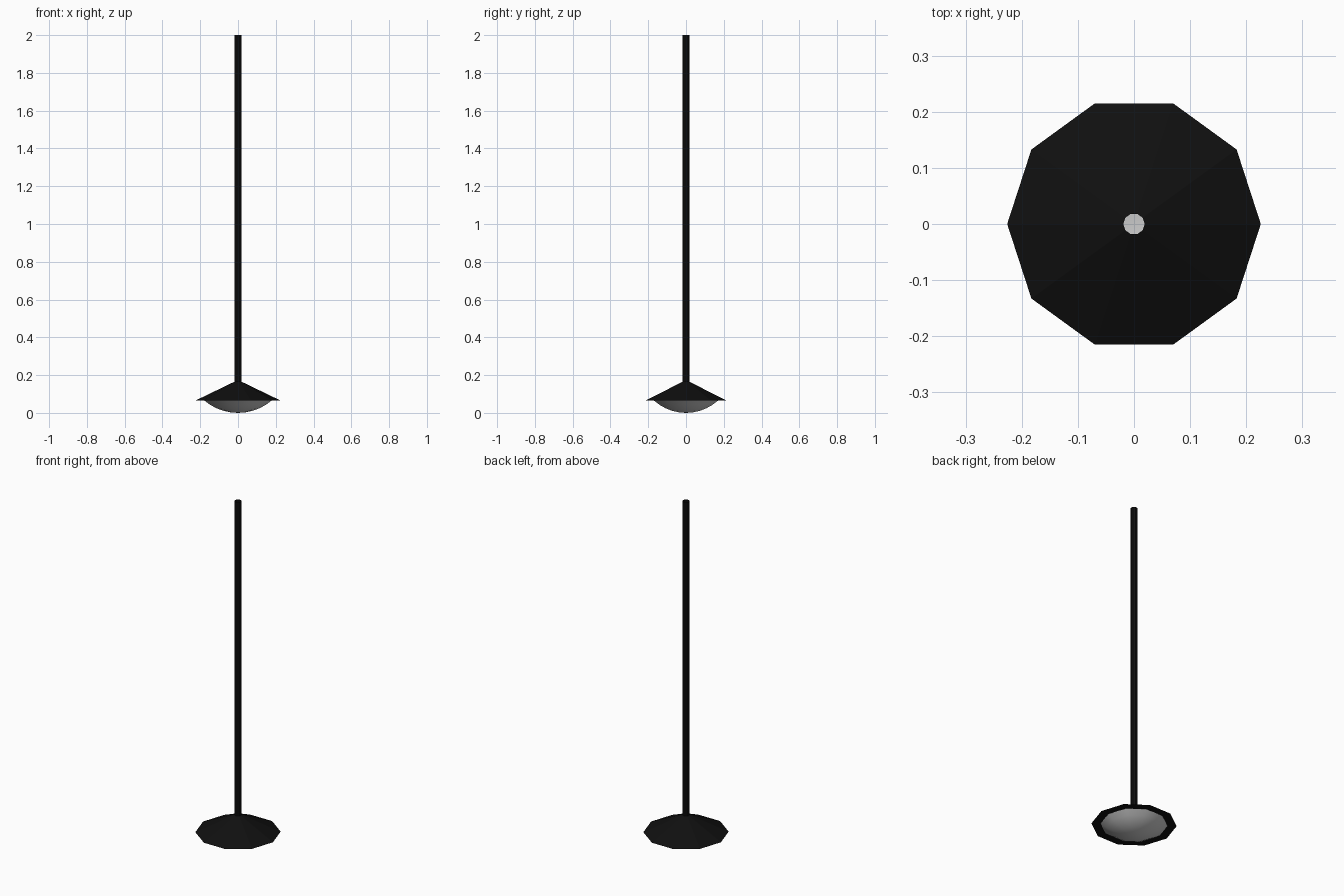
import bpy, bmesh, math

if "Cube" in bpy.data.objects:
    bpy.data.objects.remove(bpy.data.objects["Cube"])

SIDES = 10
black = bpy.data.materials.new("black_metal")
black.diffuse_color = (0.005, 0.005, 0.005, 1)
black.use_nodes = True
black.node_tree.nodes["Principled BSDF"].inputs["Base Color"].default_value = black.diffuse_color


def lathe(name, profile, mat=None):
    """Spin (radius, z) points around z; a zero radius closes to a pole."""
    bm = bmesh.new()
    rings = []
    for r, z in profile:
        if r == 0:
            rings.append([bm.verts.new((0, 0, z))] * SIDES)
        else:
            rings.append([bm.verts.new((r * math.cos(math.tau * i / SIDES),
                                        r * math.sin(math.tau * i / SIDES), z))
                          for i in range(SIDES)])
    for a, b in zip(rings, rings[1:]):
        for i in range(SIDES):
            j = (i + 1) % SIDES
            bm.faces.new(list(dict.fromkeys((a[i], a[j], b[j], b[i]))))
    me = bpy.data.meshes.new(name)
    bm.to_mesh(me)
    bm.free()
    ob = bpy.data.objects.new(name, me)
    bpy.context.collection.objects.link(ob)
    if mat:
        me.materials.append(mat)
    return ob


# Hollow hanging tube, open at both ends
lathe("hanging_rod", [(0.019, 0.16), (0.019, 2.0)], black)

# Conical shade with a flat lip around the diffuser
lathe("lamp_shade", [(0.178, 0.065), (0.226, 0.065), (0.019, 0.165)], black)

# Shallow spherical diffuser bulging below the shade
rim, depth = 0.178, 0.065
R = (rim ** 2 + depth ** 2) / (2 * depth)
span = math.asin(rim / R)
steps = 5
profile = [(R * math.sin(span * k / steps), R - R * math.cos(span * k / steps))
           for k in range(1, steps + 1)]
dome = lathe("diffuser", [(0, 0)] + profile)
for p in dome.data.polygons:
    p.use_smooth = True
# Face the surface outward (downward)
bm = bmesh.new()
bm.from_mesh(dome.data)
for f in bm.faces:
    f.normal_update()
    if f.normal.z > 0:
        f.normal_flip()
bm.to_mesh(dome.data)
bm.free()
